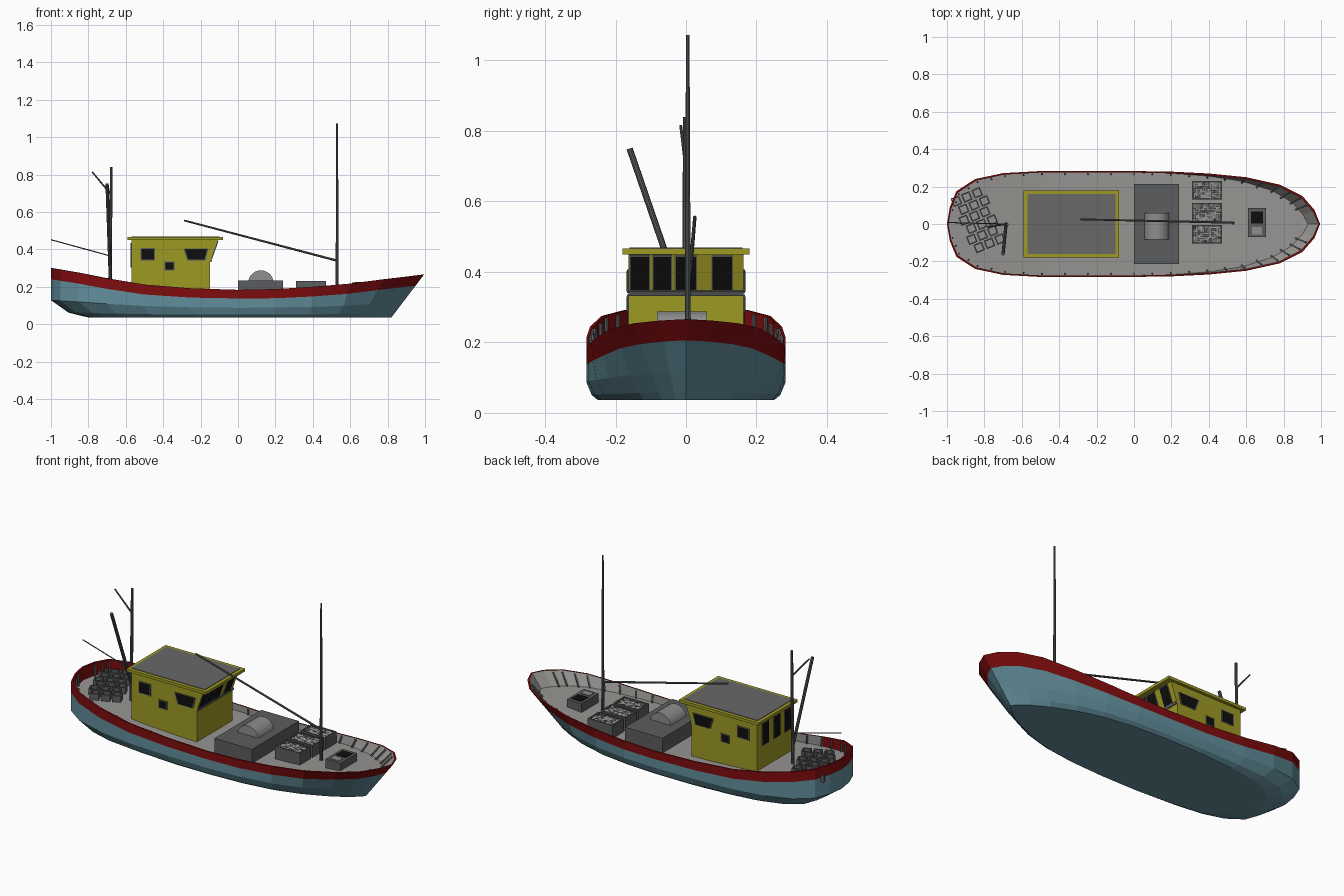
import bpy, bmesh, math, random
from mathutils import Vector, Matrix

if "Cube" in bpy.data.objects:
    bpy.data.objects.remove(bpy.data.objects["Cube"])

random.seed(3)

def material(name, r, g, b):
    lin = lambda c: ((c / 255 + 0.055) / 1.055) ** 2.4 if c > 10 else c / 255 / 12.92
    m = bpy.data.materials.new(name)
    m.diffuse_color = (lin(r), lin(g), lin(b), 1)
    m.use_nodes = True
    m.node_tree.nodes["Principled BSDF"].inputs["Base Color"].default_value = m.diffuse_color
    return m

BLUE = material("hull_blue", 98, 142, 156)
RED = material("rail_red", 128, 12, 14)
DECK = material("deck_grey", 150, 149, 146)
YELLOW = material("cabin_yellow", 158, 154, 36)
ROOF = material("roof_grey", 104, 104, 104)
GLASS = material("window_black", 14, 14, 14)
METAL = material("metal_grey", 92, 93, 94)
LIGHT = material("light_grey", 142, 142, 142)

def finish(name, bm, *mats):
    bmesh.ops.recalc_face_normals(bm, faces=bm.faces[:])
    me = bpy.data.meshes.new(name)
    bm.to_mesh(me)
    bm.free()
    for m in mats:
        me.materials.append(m)
    ob = bpy.data.objects.new(name, me)
    bpy.context.collection.objects.link(ob)
    return ob

def add_box(bm, x0, x1, y0, y1, z0, z1, turn=None):
    mat = Matrix.Translation(((x0 + x1) / 2, (y0 + y1) / 2, (z0 + z1) / 2)) @ Matrix.Diagonal((x1 - x0, y1 - y0, z1 - z0, 1))
    bmesh.ops.create_cube(bm, size=1, matrix=turn @ mat if turn else mat)

def box(name, mat, *dims):
    bm = bmesh.new()
    add_box(bm, *dims)
    return finish(name, bm, mat)

def rod(name, a, b, r0, r1, mat=METAL, sides=10):
    a, b = Vector(a), Vector(b)
    d = b - a
    bm = bmesh.new()
    bmesh.ops.create_cone(bm, cap_ends=True, segments=sides, radius1=r0, radius2=r1, depth=d.length,
                          matrix=Matrix.Translation((a + b) / 2) @ d.to_track_quat('Z', 'Y').to_matrix().to_4x4())
    return finish(name, bm, mat)

def prism(name, pts, push, mat):
    """Polygon extruded along a vector."""
    bm = bmesh.new()
    f = bm.faces.new([bm.verts.new(p) for p in pts])
    r = bmesh.ops.extrude_face_region(bm, geom=[f])
    bmesh.ops.translate(bm, vec=push, verts=[v for v in r["geom"] if isinstance(v, bmesh.types.BMVert)])
    return finish(name, bm, mat)

def window(name, pts, out, grow=0.008):
    """Grey frame plate with a dark pane in front."""
    pts = [Vector(p) for p in pts]
    out = Vector(out).normalized()
    c = sum(pts, Vector()) / len(pts)
    prism(name + "_frame", [p + (p - c).normalized() * grow for p in pts], out * 0.004, METAL)
    prism(name + "_pane", pts, out * 0.006, GLASS)

# ---- Hull: stations from stern to bow (rim x, y, z, bottom x, y)
ST = [(-1, 0, .30, -.80, 0), (-.985, .09, .298, -.79, .07), (-.95, .175, .292, -.77, .13),
      (-.85, .24, .275, -.70, .18), (-.70, .272, .245, -.60, .215), (-.5, .283, .212, -.45, .235),
      (-.25, .283, .192, -.22, .25), (0, .283, .184, 0, .25), (.2, .28, .188, .2, .24),
      (.4, .27, .2, .38, .215), (.6, .25, .217, .52, .175), (.78, .21, .24, .65, .12),
      (.9, .15, .254, .74, .07), (.965, .075, .262, .79, .03), (.995, 0, .266, .82, 0)]
N, ZB = len(ST), 0.036

def hull_point(s, f):
    rx, ry, rz, bx, by = s
    w = min(1, max(0, (rx - .1) / .75))
    g = (1 - w) * min(1, f / .35) ** .5 + w * f
    return Vector((bx + (rx - bx) * g, by + (ry - by) * g, ZB + (rz - ZB) * f))

def deck_fraction(s):
    return 1 - (.035 + .04 * s[0] ** 2) / (s[2] - ZB)

def inward(p, d=.008):
    return Vector((p.x * (1 - d), p.y - min(p.y, d), p.z))

def ring(fn):
    half = [fn(s) for s in ST]
    return half + [Vector((p.x, -p.y, p.z)) for p in half[-2:0:-1]]

levels = [ring(lambda s, f=f: hull_point(s, f)) for f in (0, .1, .35)]
levels.append(ring(lambda s: hull_point(s, 1 - (.046 + .014 * abs(s[0])) / (s[2] - ZB))))
levels.append(ring(lambda s: hull_point(s, 1)))
levels.append(ring(lambda s: inward(hull_point(s, 1))))
levels.append(ring(lambda s: inward(hull_point(s, deck_fraction(s)))))

bm = bmesh.new()
rings = [[bm.verts.new(p) for p in lv] for lv in levels]
M = len(rings[0])
for k in range(len(rings) - 1):
    for i in range(M):
        j = (i + 1) % M
        f = bm.faces.new((rings[k][i], rings[k][j], rings[k + 1][j], rings[k + 1][i]))
        if k < 3:
            f.material_index = 0
        elif k < 5:
            f.material_index = 1
        else:
            f.material_index = 1 if f.calc_center_median().x < -.6 else 2
for r, idx in ((rings[0], 0), (rings[-1], 2)):   # bottom and deck
    for i in range(N - 1):
        quad = [r[i], r[i + 1], r[(M - i - 1) % M], r[(M - i) % M]]
        bm.faces.new(list(dict.fromkeys(quad))).material_index = idx
finish("hull", bm, BLUE, RED, DECK)

# ---- Bulwark ribs between deck and rim
bm = bmesh.new()
for i in range(1, N - 2):
    for t in (0, .5):
        s = [a + (b - a) * t for a, b in zip(ST[i], ST[i + 1])]
        lo, hi = inward(hull_point(s, deck_fraction(s)), .016), inward(hull_point(s, 1), .014)
        for sy in (1, -1):
            a, b = Vector((lo.x, lo.y * sy, lo.z)), Vector((hi.x, hi.y * sy, hi.z - .005))
            d = b - a
            bmesh.ops.create_cube(bm, size=1, matrix=Matrix.Translation((a + b) / 2)
                                  @ d.to_track_quat('Z', 'Y').to_matrix().to_4x4()
                                  @ Matrix.Diagonal((.008, .008, d.length, 1)))
finish("bulwark_ribs", bm, METAL)

# ---- Cabin with forward-leaning front
prof = [(-.57, .13), (-.15, .13), (-.15, .335), (-.108, .452), (-.57, .452)]
prism("cabin", [(x, -.163, z) for x, z in prof], (0, .326, 0), YELLOW)
box("cabin_roof", YELLOW, -.59, -.08, -.18, .18, .45, .466)
box("cabin_roof_panel", ROOF, -.57, -.10, -.16, .16, .46, .469)

for side, sy in (("right", -1), ("left", 1)):
    def wall(name, pts):
        window(side + "_" + name, [(x, .163 * sy, z) for x, z in pts], (0, sy, 0))
    wall("aft_window", [(-.515, .345), (-.45, .345), (-.45, .402), (-.515, .402)])
    wall("fore_window", [(-.265, .345), (-.18, .345), (-.165, .402), (-.285, .402)])
    wall("small_window", [(-.388, .292), (-.345, .292), (-.345, .33), (-.388, .33)])

def front(y, t):
    return (-.15 + .042 * t, y, .335 + .117 * t)
lean = (.117, 0, -.042)
for i, (a, b) in enumerate([(-.157, -.105), (-.092, -.042), (-.029, .028), (.075, .13)]):
    window("front_window_%d" % (i + 1), [front(a, .14), front(b, .14), front(b, .93), front(a, .93)], lean, .006)
prism("front_sill", [front(-.163, 0), front(.163, 0), front(.163, .1), front(-.163, .1)],
      Vector(lean).normalized() * .008, METAL)
for i, y in enumerate((.09, -.015, -.115)):
    window("back_window_%d" % (i + 1), [(-.57, y - .026, .31), (-.57, y + .026, .31),
                                        (-.57, y + .026, .43), (-.57, y - .026, .43)], (-1, 0, 0), .006)

# ---- Hold with half drum
box("hold", METAL, 0, .24, -.215, .215, .12, .234)
rod("drum", (.122, -.083, .22), (.122, .06, .22), .068, .068, LIGHT, 28)

# ---- Crates: open boxes with lumpy fill
for i, y in enumerate((-.055, .062, .18)):
    bm = bmesh.new()
    x0, x1, y0, y1, z0, z1, t = .31, .47, y - .05, y + .05, .15, .23, .008
    add_box(bm, x0, x1, y0, y0 + t, z0, z1)
    add_box(bm, x0, x1, y1 - t, y1, z0, z1)
    add_box(bm, x0, x0 + t, y0 + t, y1 - t, z0, z1)
    add_box(bm, x1 - t, x1, y0 + t, y1 - t, z0, z1)
    finish("crate_%d" % (i + 1), bm, METAL)
    bm = bmesh.new()
    bmesh.ops.create_grid(bm, x_segments=12, y_segments=8, size=.5,
                          matrix=Matrix.Translation((.39, y, .222)) @ Matrix.Diagonal((.146, .086, 1, 1)))
    for v in bm.verts:
        v.co.z += random.uniform(-.008, .008)
    finish("crate_fill_%d" % (i + 1), bm, LIGHT)

# ---- Bow hatch
box("bow_hatch", METAL, .61, .705, -.07, .085, .16, .222)
box("bow_hatch_opening", GLASS, .625, .69, .002, .066, .215, .225)
box("bow_hatch_slot", LIGHT, .63, .685, -.055, -.015, .215, .226)

# ---- Stern traps: turned lattice of square frames
bm = bmesh.new()
turn = Matrix.Translation((-.835, .02, .235)) @ Matrix.Rotation(math.radians(22), 4, 'Z')
for cx in range(-1, 2):
    for cy in range(-3, 3):
        x, y, h, t = cx * .06 + (.012 if cy % 2 else -.008), (cy + .5) * .055, .024, .007
        for q in ((x - h, x + h, y - h, y - h + t), (x - h, x + h, y + h - t, y + h),
                  (x - h, x - h + t, y - h, y + h), (x + h - t, x + h, y - h, y + h)):
            add_box(bm, *q, -.025, .012, turn)
finish("stern_traps", bm, METAL)

# ---- Masts and booms
rod("fore_mast", (.53, .005, .15), (.53, .005, 1.073), .009, .005)
rod("fore_boom", (.53, .007, .34), (-.288, .025, .555), .006, .005)
rod("aft_mast", (-.685, 0, .19), (-.677, -.002, .84), .010, .007)
rod("aft_boom", (-.684, 0, .285), (-.70, -.16, .75), .009, .009)
rod("aft_gaff", (-.68, 0, .695), (-.78, -.015, .815), .005, .004)
rod("aft_stay", (-.682, 0, .365), (-1, .008, .452), .003, .003)
